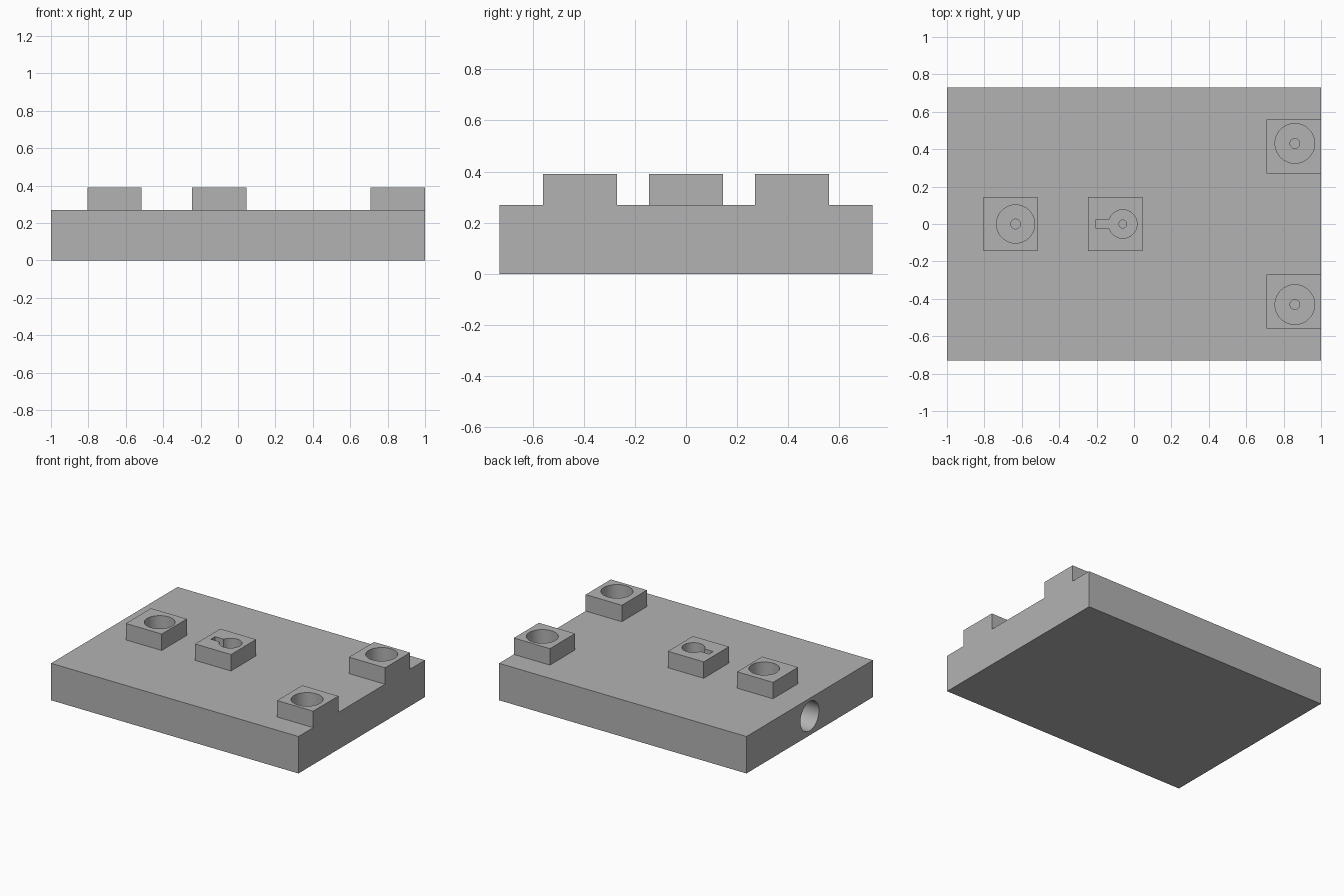
import bpy
import math
from mathutils import Vector

if "Cube" in bpy.data.objects:
    bpy.data.objects.remove(bpy.data.objects["Cube"])

grey = bpy.data.materials.new("plain grey")
grey.diffuse_color = (0.45, 0.45, 0.45, 1)
grey.use_nodes = True
grey.node_tree.nodes["Principled BSDF"].inputs["Base Color"].default_value = grey.diffuse_color


def box(name, x0, x1, y0, y1, z0, z1):
    bpy.ops.mesh.primitive_cube_add(size=1, location=((x0 + x1) / 2, (y0 + y1) / 2, (z0 + z1) / 2))
    ob = bpy.context.object
    ob.name = name
    ob.scale = (x1 - x0, y1 - y0, z1 - z0)
    bpy.ops.object.transform_apply(location=True, rotation=True, scale=True)
    return ob


def rod(name, a, b, r):
    a, b = Vector(a), Vector(b)
    bpy.ops.mesh.primitive_cylinder_add(vertices=64, radius=r, depth=(b - a).length, location=(a + b) / 2,
                                        rotation=(b - a).to_track_quat('Z', 'Y').to_euler())
    ob = bpy.context.object
    ob.name = name
    bpy.ops.object.transform_apply(location=True, rotation=True, scale=True)
    return ob


def combine(target, tool, op):
    tool.hide_render = True
    bpy.context.view_layer.objects.active = target
    mod = target.modifiers.new("cut", 'BOOLEAN')
    mod.operation = op
    mod.solver = 'EXACT'
    mod.object = tool
    bpy.ops.object.modifier_apply(modifier=mod.name)
    bpy.data.objects.remove(tool, do_unlink=True)


# Base slab
TOP, SLAB, FLOOR = 0.39, 0.27, 0.19
body = box("manifold_block", -1, 1, -0.73, 0.73, 0, SLAB)

# Square bosses: left edge, centre y
for x, y in ((-0.805, 0), (-0.245, 0), (0.708, 0.415), (0.708, -0.415)):
    x1 = 1.0 if x > 0 else x + 0.29
    combine(body, box("boss", x, x1, y - 0.145, y + 0.145, 0.2, TOP), 'UNION')

# Round ports with a narrow pilot hole in the floor: x, y, port radius, pilot radius
for x, y, r, pilot in ((-0.633, 0, 0.102, 0.026), (-0.06, 0, 0.076, 0.021),
                       (0.86, 0.431, 0.106, 0.026), (0.86, -0.431, 0.106, 0.026)):
    combine(body, rod("port", (x, y, FLOOR), (x, y, 0.5), r), 'DIFFERENCE')
    combine(body, rod("pilot", (x, y, 0.1), (x, y, 0.3), pilot), 'DIFFERENCE')

# Keyhole slot beside the middle port
combine(body, box("slot", -0.203, -0.07, -0.024, 0.024, FLOOR + 0.003, 0.5), 'DIFFERENCE')

# Side port in the left end
combine(body, rod("side_port", (-1.1, 0, 0.14), (-0.8, 0, 0.14), 0.107), 'DIFFERENCE')
combine(body, rod("side_pilot", (-0.9, 0, 0.14), (-0.7, 0, 0.14), 0.026), 'DIFFERENCE')

# Finish
body.data.materials.clear()
body.data.materials.append(grey)
bpy.ops.object.select_all(action='DESELECT')
body.select_set(True)
bpy.context.view_layer.objects.active = body
bpy.ops.object.mode_set(mode='EDIT')
bpy.ops.mesh.select_all(action='SELECT')
bpy.ops.mesh.dissolve_limited(angle_limit=math.radians(0.5))
bpy.ops.object.mode_set(mode='OBJECT')
bpy.ops.object.shade_smooth_by_angle(angle=math.radians(30))
